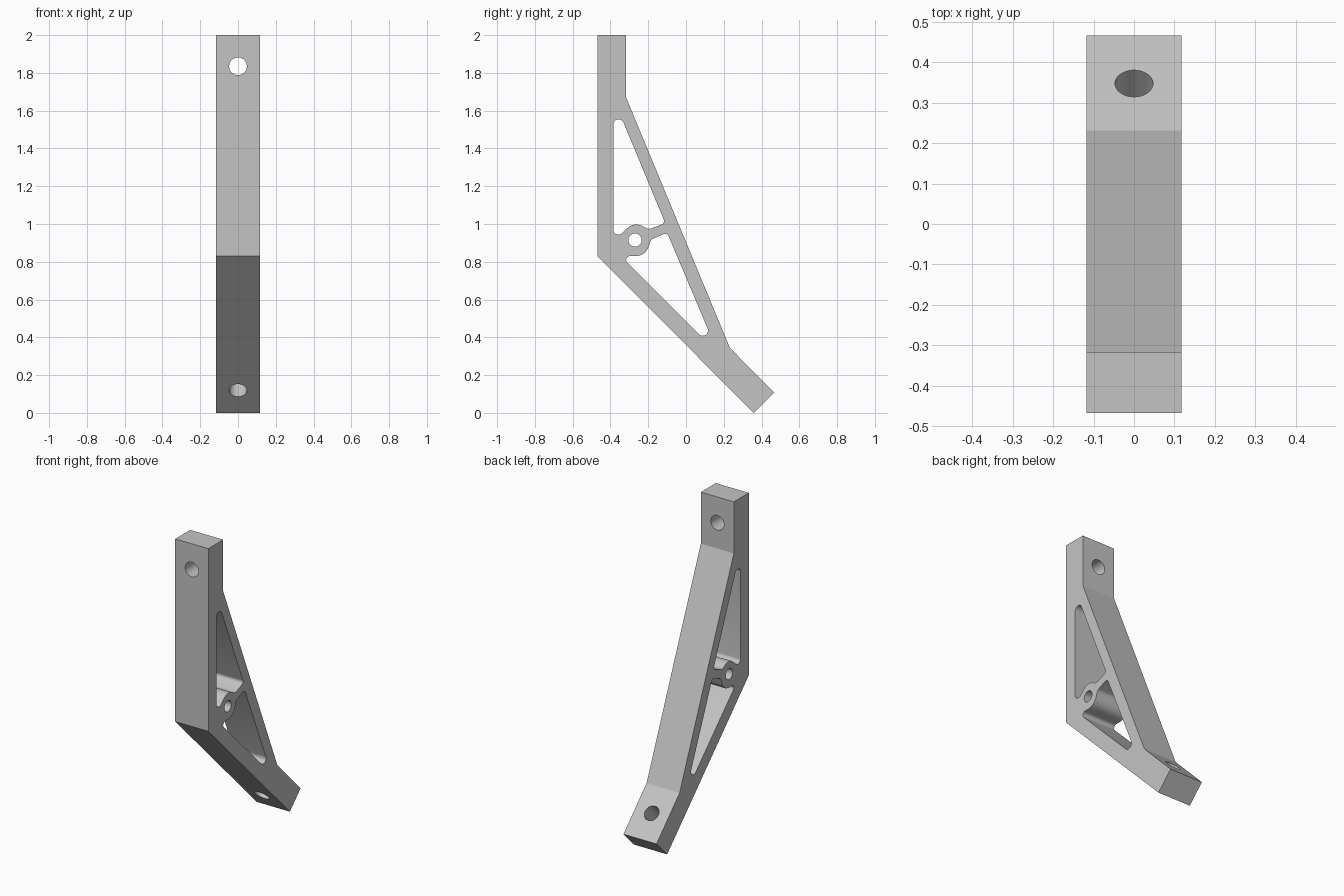
import bpy, bmesh, math
from mathutils import Vector, Matrix

HALF = 0.117  # half thickness of the bracket

if "Cube" in bpy.data.objects:
    bpy.data.objects.remove(bpy.data.objects["Cube"], do_unlink=True)

grey = bpy.data.materials.new("plain_grey")
grey.use_nodes = True
colour = (0.55, 0.55, 0.55, 1)
grey.diffuse_color = colour
grey.node_tree.nodes["Principled BSDF"].inputs["Base Color"].default_value = colour


def rounded(corners, steps=8):
    """Replace each (y, z, radius) corner with a fillet arc."""
    out = []
    for i, (y, z, r) in enumerate(corners):
        p = Vector((y, z))
        a = (Vector(corners[i - 1][:2]) - p).normalized()
        b = (Vector(corners[(i + 1) % len(corners)][:2]) - p).normalized()
        half = a.angle(b) / 2
        centre = p + (a + b).normalized() * (r / math.sin(half))
        start = p + a * (r / math.tan(half)) - centre
        end = p + b * (r / math.tan(half)) - centre
        sweep = start.angle_signed(end)
        for k in range(steps + 1):
            t = -sweep * k / steps
            c, s = math.cos(t), math.sin(t)
            out.append(centre + Vector((start.x * c - start.y * s, start.x * s + start.y * c)))
    return out


def finish(name, bm):
    bmesh.ops.recalc_face_normals(bm, faces=bm.faces)
    mesh = bpy.data.meshes.new(name)
    bm.to_mesh(mesh)
    bm.free()
    mesh.materials.append(grey)
    ob = bpy.data.objects.new(name, mesh)
    bpy.context.collection.objects.link(ob)
    return ob


def prism(name, outline, half):
    bm = bmesh.new()
    face = bm.faces.new([bm.verts.new((-half, y, z)) for y, z in outline])
    ext = bmesh.ops.extrude_face_region(bm, geom=[face])
    verts = [g for g in ext["geom"] if isinstance(g, bmesh.types.BMVert)]
    bmesh.ops.translate(bm, verts=verts, vec=(2 * half, 0, 0))
    return finish(name, bm)


def drill(name, centre, axis, radius):
    bm = bmesh.new()
    turn = Vector((0, 0, 1)).rotation_difference(Vector(axis)).to_matrix().to_4x4()
    bmesh.ops.create_cone(bm, cap_ends=True, segments=40, radius1=radius, radius2=radius,
                          depth=0.6, matrix=Matrix.Translation(centre) @ turn)
    return finish(name, bm)


# Bent bracket body
bracket = prism("bracket", [(-0.468, 2), (-0.317, 2), (-0.317, 1.67), (0.232, 0.345),
                            (0.466, 0.108), (0.358, 0), (-0.468, 0.83)], HALF)

# Two window pockets, leaving a boss and web between them
upper = [(-0.385, 1.667, 0.028), (-0.11, 1.005, 0.02), (-0.2, 0.97, 0.04),
         (-0.272, 1.016, 0.07), (-0.345, 0.945, 0.03), (-0.385, 0.945, 0.025)]
lower = [(0.17, 0.315, 0.028), (-0.345, 0.83, 0.02), (-0.215, 0.83, 0.07),
         (-0.185, 0.918, 0.03), (-0.1, 0.954, 0.02)]

cutters = [
    prism("upper_window_cutter", rounded(upper), 0.3),
    prism("lower_window_cutter", rounded(lower), 0.3),
    drill("boss_hole_cutter", (0, -0.27, 0.915), (1, 0, 0), 0.035),
    drill("top_bolt_hole_cutter", (0, -0.39, 1.835), (0, 1, 0), 0.047),
    drill("foot_bolt_hole_cutter", (0, 0.295, 0.175), (0, 1, 1), 0.047),
]

bpy.ops.object.select_all(action="DESELECT")
bracket.select_set(True)
bpy.context.view_layer.objects.active = bracket
for cutter in cutters:
    cutter.hide_render = True
    mod = bracket.modifiers.new(cutter.name, "BOOLEAN")
    mod.operation = "DIFFERENCE"
    mod.solver = "EXACT"
    mod.object = cutter
    bpy.ops.object.modifier_apply(modifier=mod.name)
    bpy.data.objects.remove(cutter, do_unlink=True)

bpy.ops.object.shade_smooth_by_angle(angle=math.radians(22))
